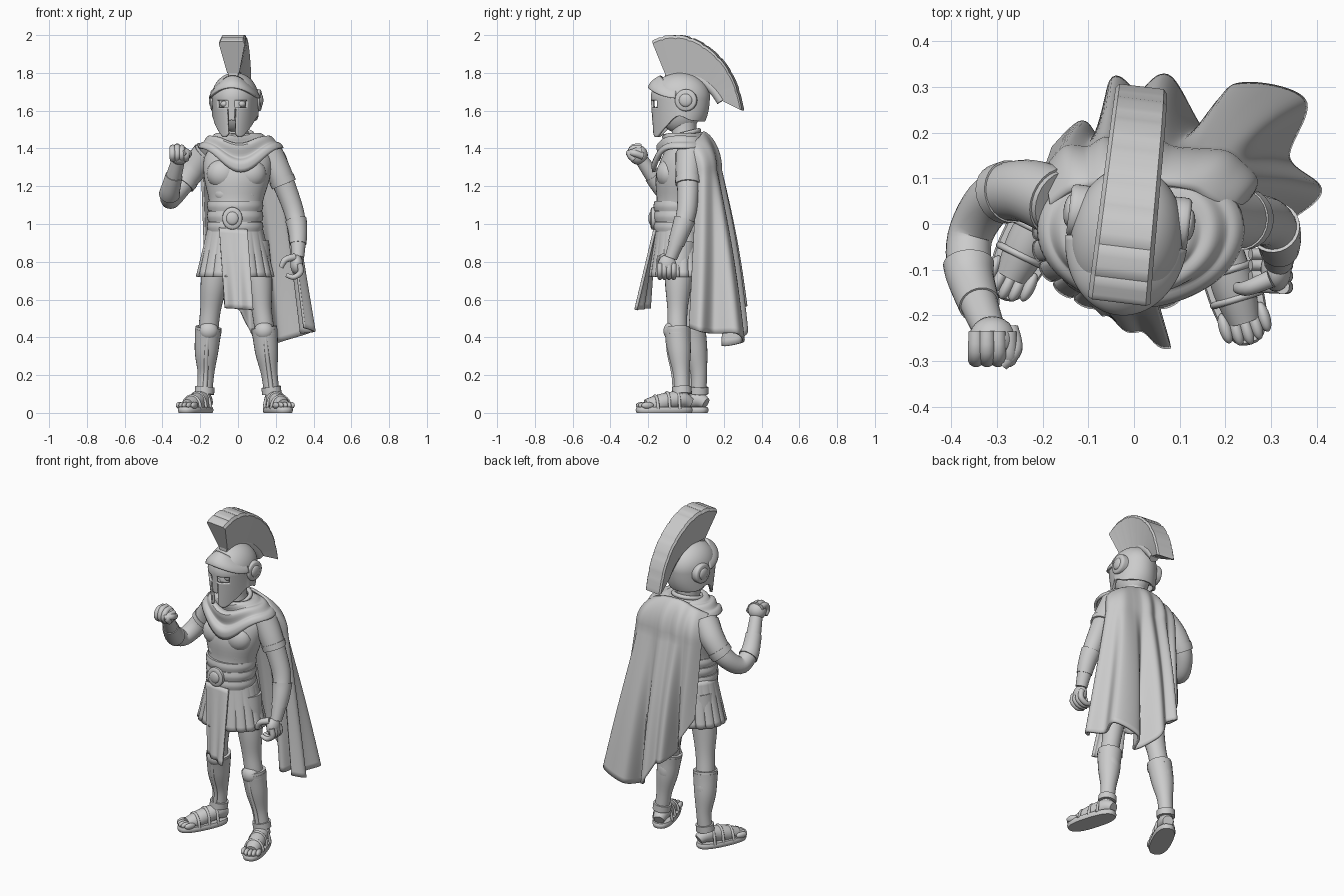
import bpy, bmesh
from math import sin, cos, pi, radians, copysign
from mathutils import Vector, Matrix

cube = bpy.data.objects.get("Cube")
if cube:
    bpy.data.objects.remove(cube)

stone = bpy.data.materials.new("pale_grey")
stone.use_nodes = True
GREY = (.6, .6, .6, 1)
stone.diffuse_color = GREY
stone.node_tree.nodes["Principled BSDF"].inputs["Base Color"].default_value = GREY


def spline(points, t):
    """Smooth interpolation through points of any dimension, t in 0..1."""
    last = len(points) - 1
    s = min(max(t, 0), 1) * last
    i = min(int(s), last - 1)
    f = s - i
    a, b, c, d = [Vector(points[min(max(i + k, 0), last)]) for k in (-1, 0, 1, 2)]
    return b + (c - a) * (f / 2) + (a - b * 2.5 + c * 2 - d / 2) * f**2 + ((b - c) * 3 + d - a) * (f**3 / 2)


def sheet(name, surface, across, down, closed=False, thick=0, place=None, drop=None):
    """Grid surface from a function of u and v, with optional holes and thickness."""
    bm = bmesh.new()
    columns = across if closed else across + 1
    grid = [[bm.verts.new(surface(i / across, j / down)) for i in range(columns)] for j in range(down + 1)]
    for j in range(down):
        for i in range(across):
            if drop and drop((i + .5) / across, (j + .5) / down):
                continue
            k = (i + 1) % columns
            bm.faces.new((grid[j][i], grid[j][k], grid[j + 1][k], grid[j + 1][i]))
    bmesh.ops.delete(bm, geom=[v for v in bm.verts if not v.link_faces], context='VERTS')
    bmesh.ops.remove_doubles(bm, verts=bm.verts, dist=.00001)
    bmesh.ops.recalc_face_normals(bm, faces=bm.faces)
    mesh = bpy.data.meshes.new(name)
    bm.to_mesh(mesh)
    bm.free()
    mesh.materials.append(stone)
    obj = bpy.data.objects.new(name, mesh)
    bpy.context.collection.objects.link(obj)
    if place:
        obj.matrix_world = place
    bpy.ops.object.select_all(action='DESELECT')
    obj.select_set(True)
    bpy.context.view_layer.objects.active = obj
    bpy.ops.object.shade_smooth_by_angle(angle=radians(40))
    if thick:
        solid = obj.modifiers.new("thickness", 'SOLIDIFY')
        solid.thickness, solid.offset = thick, 0


def capped(v, rows):
    """Row position along a solid, and whether the row closes the end."""
    return (v * (rows + 2) - 1) / rows, 0 if v in (0, 1) else 1


def loft(name, rings, rows=24, power=1, place=None):
    """Solid from horizontal oval rings: centre x, y, z, then both radii."""
    def surface(u, v):
        t, open_row = capped(v, rows)
        x, y, z, rx, ry = spline(rings, t)
        c, s = [copysign(abs(w) ** power, w) * open_row for w in (cos(u * 2 * pi), sin(u * 2 * pi))]
        return Vector((x + rx * c, y + ry * s, z))
    sheet(name, surface, 40, rows + 2, True, place=place)


def tube(name, points, rows=20, sides=20, place=None):
    """Round limb through points: x, y, z, radius."""
    samples = [spline(points, j / rows) for j in range(rows + 1)]
    centres = [s.to_3d() for s in samples]
    frames, side, before = [], None, None
    for j in range(rows + 1):
        along = (centres[min(j + 1, rows)] - centres[max(j - 1, 0)]).normalized()
        if side is None:
            side = along.orthogonal().normalized()
        else:
            side = (before.rotation_difference(along) @ side).normalized()
        before = along
        frames.append((side, along.cross(side)))

    def surface(u, v):
        t, open_row = capped(v, rows)
        j = min(max(round(t * rows), 0), rows)
        a, b = frames[j]
        return centres[j] + (a * cos(u * 2 * pi) + b * sin(u * 2 * pi)) * samples[j][3] * open_row
    sheet(name, surface, sides, rows + 2, True, place=place)


def band(name, limb, start, end, grow, flare=0):
    """Sleeve that follows part of a limb, flared at its start."""
    points = []
    for j in range(9):
        p = spline(limb, start + (end - start) * j / 8)
        p[3] += grow + flare * (1 - j / 8) ** 3
        points.append(p)
    tube(name, points, 16, 24)


def ball(name, centre, radii, place=None):
    def surface(u, v):
        ring = sin(v * pi)
        unit = (ring * cos(u * 2 * pi), ring * sin(u * 2 * pi), cos(v * pi))
        return Vector([c + r * w for c, r, w in zip(centre, radii, unit)])
    sheet(name, surface, 24, 14, True, place=place)


# Torso, waist wraps and chest
loft("torso", [(-.015, -.04, .93, .135, .11), (-.015, -.045, 1.05, .138, .118), (-.01, -.04, 1.13, .145, .115),
               (-.005, -.03, 1.25, .175, .13), (0, -.01, 1.36, .175, .115), (0, 0, 1.45, .1, .075)])
for z in (.985, 1.04, 1.095):
    loft("waist_wrap", [(-.015, -.045, z - .026, .143, .122), (-.015, -.045, z, .149, .127),
                        (-.015, -.045, z + .026, .145, .122)], 8)
for side in (-1, 1):
    ball("chest_muscle", (side * .073 - .008, -.09, 1.265), (.085, .068, .08))
    ball("rib_muscle", (side * .05 - .012, -.1, 1.16), (.065, .045, .05))
tube("neck", [(0, 0, 1.38, .08), (-.01, -.01, 1.48, .066), (-.015, -.01, 1.6, .07)])

# Belt medallion
FACING = Matrix.Translation((-.03, -.17, 1.03)) @ Matrix.Rotation(pi / 2, 4, 'X')
loft("belt_medallion", [(0, 0, -.01, .052, .058), (0, 0, .012, .052, .058), (0, 0, .018, .035, .04)], 6, place=FACING)
ball("medallion_boss", (0, 0, .015), (.033, .036, .014), FACING)


# Pleated skirt and hanging front panel
def skirt(u, v):
    a = u * 2 * pi
    pleat = 1 + .06 * v * abs(sin(a * 10)) ** .5
    return Vector((-.015 + (.138 + .055 * v) * pleat * cos(a), -.035 + (.115 + .035 * v) * pleat * sin(a), .99 - .27 * v))


def front_panel(u, v):
    ripple = .008 * v * sin(u * 4 * pi)
    return Vector((-.1 + .15 * u + .03 * v, -.165 - v * (.03 + .07 * u) + ripple, .98 - .425 * v - .01 * u))


sheet("skirt", skirt, 160, 10, True, .012)
sheet("front_panel", front_panel, 24, 16, thick=.016)

# Legs, greaves and sandalled feet
LEGS = {
    "left": ([(.08, -.03, .9, .085), (.11, -.04, .7, .072), (.125, -.045, .55, .054), (.14, -.045, .44, .052),
              (.152, -.035, .32, .052), (.167, -.025, .2, .037), (.182, -.02, .08, .036)], 17),
    "right": ([(-.09, -.01, .9, .085), (-.125, 0, .7, .072), (-.145, .02, .55, .055), (-.157, .035, .44, .053),
               (-.167, .052, .32, .053), (-.17, .068, .2, .037), (-.18, .065, .08, .036)], -26)}
for name, (leg, turn) in LEGS.items():
    tube(name + "_leg", leg, 30, 24)
    band(name + "_greave", leg, .5, .93, .006, .012)
    band(name + "_greave_top_rim", leg, .48, .53, .016)
    band(name + "_ankle_cuff", leg, .91, .96, .016)
    ridge = [spline(leg, .5 + .42 * j / 6) for j in range(7)]
    tube(name + "_shin_ridge", [(p.x, p.y - p[3] - .003, p.z, .012) for p in ridge], 14, 12)
    knee, calf = spline(leg, .48), spline(leg, .62)
    ball(name + "_knee_guard", (knee.x, knee.y - .03, knee.z - .02), (.052, .044, .05))
    ball(name + "_calf_guard", (calf.x, calf.y + .02, calf.z), (.05, .045, .085))
    foot = Matrix.Translation((leg[-1][0], leg[-1][1], 0)) @ Matrix.Rotation(radians(turn), 4, 'Z')
    loft(name + "_sole", [(0, -.1, 0, .058, .15), (0, -.1, .015, .062, .155), (0, -.1, .03, .058, .15)], 6, .8, foot)
    tube(name + "_foot", [(0, .045, .05, .03), (0, 0, .07, .044), (0, -.06, .066, .046), (0, -.13, .05, .047),
                          (0, -.2, .036, .036)], place=foot)
    for i in range(5):
        ball(name + "_toe", (.044 - .022 * i, -.205 - .016 * sin(i * pi / 4), .04), (.014, .034, .018), foot)
    for y, rise in ((-.03, .115), (-.085, .108), (-.15, .09)):
        arc = [(.054 * cos(k * pi / 8), y, .02 + (rise - .02) * sin(k * pi / 8), .008) for k in range(9)]
        tube(name + "_sandal_strap", arc, 16, 10, foot)

# Arms with sleeves and bracers
ARMS = {
    "left": [(.16, .02, 1.38, .07), (.217, .012, 1.27, .062), (.267, .01, 1.15, .056), (.3, 0, 1.05, .052),
             (.317, -.033, .95, .045), (.317, -.08, .82, .033)],
    "right": [(-.16, .045, 1.38, .072), (-.235, .072, 1.29, .064), (-.305, .058, 1.195, .056), (-.355, -.015, 1.13, .05),
              (-.362, -.09, 1.16, .049), (-.348, -.15, 1.22, .044), (-.312, -.245, 1.355, .034)]}
for name, arm in ARMS.items():
    tube(name + "_arm", arm, 30, 24)
    band(name + "_sleeve", arm, .03, .27, .005)
    band(name + "_sleeve_rim", arm, .25, .3, .009)
    band(name + "_bracer", arm, .66, .88, .004, .003)

# Clenched right hand
ball("right_fist", (-.31, -.252, 1.365), (.052, .05, .052))
for i in range(4):
    x, dip = -.346 + .024 * i, .006 * (i - 1) ** 2
    tube("right_finger", [(x, -.235, 1.408 - dip, .017), (x, -.28, 1.405 - dip, .018), (x, -.296, 1.365, .018),
                          (x, -.275, 1.34, .015)], 10, 12)
tube("right_thumb", [(-.272, -.23, 1.36, .02), (-.262, -.275, 1.375, .018), (-.29, -.308, 1.375, .015)], 10, 12)

# Relaxed left hand
ball("left_palm", (.311, -.1, .785), (.034, .048, .052))
for i in range(4):
    y = -.138 + .024 * i
    tube("left_finger", [(.325, y, .79, .016), (.332, y, .745, .016), (.295, y, .718, .014), (.255, y, .73, .012)], 10, 12)
tube("left_thumb", [(.3, -.12, .825, .02), (.25, -.14, .81, .017), (.228, -.14, .77, .013)], 10, 12)

# Cape hung over the shoulders, with deep folds towards an uneven hem
CAPE_NECK = [(.2, 0, 1.405), (.19, .03, 1.42), (.165, .05, 1.44), (.135, .07, 1.455), (.1, .08, 1.47),
             (.06, .085, 1.48), (.02, .09, 1.485), (-.03, .09, 1.485), (-.07, .085, 1.475), (-.1, .08, 1.46),
             (-.14, .07, 1.445), (-.18, .04, 1.42)]
CAPE_BACK = [(.25, .06, 1.26), (.265, .095, 1.27), (.235, .13, 1.28), (.2, .155, 1.28), (.14, .16, 1.28),
             (.085, .165, 1.28), (.04, .185, 1.28), (-.01, .168, 1.28), (-.06, .185, 1.28), (-.1, .165, 1.28),
             (-.15, .165, 1.28), (-.19, .12, 1.28)]
CAPE_HEM = [(.35, .02, .45), (.405, .075, .43), (.335, .145, .42), (.37, .27, .42), (.22, .3, .375), (.16, .195, .355),
            (.075, .32, .42), (.01, .285, .54), (-.045, .315, .57), (-.075, .19, .61), (-.115, .22, .7),
            (-.175, .165, .82)]


def cape(u, v):
    neck, back, hem = [spline(rail, u) for rail in (CAPE_NECK, CAPE_BACK, CAPE_HEM)]
    if v < .25:
        w = v * 4
        p = neck.lerp(back, sin(w * pi / 2))
        p.z = neck.z + (back.z - neck.z) * w ** 1.5
        return p
    w = (v - .25) / .75
    p = back.lerp(hem, w)
    p.y += .015 * sin(w * pi) * sin(u * pi)
    return p


sheet("cape", cape, 120, 40, thick=.014)


# Draped shawl over the shoulders, tucked under the cape behind, and rolled collar
def shawl(u, v):
    a = u * 2 * pi
    front = max(0, -sin(a)) ** 5
    behind = max(0, sin(a))
    spread = v ** .8
    drop = v * v * (.07 + .085 * front) + .04 * front * v ** .5
    fold = .011 * sin(v * 5 * pi) * (.5 + .5 * front) * (1 - behind)
    return Vector(((.09 + .13 * spread) * cos(a) + .015 * v, (.082 + (.076 - .03 * behind) * spread + fold) * sin(a) - .012,
                   1.47 - drop + fold))


sheet("shawl", shawl, 72, 24, True, .016)
for size, z in ((.095, 1.455), (.08, 1.475)):
    roll = [(size * cos(k * pi / 8) - .005, size * sin(k * pi / 8) - .012, z + .02 * sin(k * pi / 8), .013)
            for k in range(17)]
    tube("collar_roll", roll, 40, 12)

# Head turned slightly to its right
HEAD = Matrix.Translation((-.012, 0, 0)) @ Matrix.Rotation(radians(-7), 4, 'Z')
ball("face", (0, -.035, 1.61), (.09, .115, .13), HEAD)
ball("nose", (0, -.145, 1.59), (.018, .025, .035), HEAD)
for side in (-1, 1):
    ball("eye", (side * .045, -.118, 1.635), (.022, .022, .018), HEAD)


# Helmet shell: bearing is zero at the front
def bearing(u):
    return abs(((u * 360 + 180) % 360) - 180)


def helmet_point(u, z, r):
    a = u * 2 * pi
    low = max(0, 1.67 - z) / .2
    front = max(0, cos(a))
    reach = .15 if front else .15 - .08 * low ** 3
    taper = 1 - .3 * low * front ** .5
    return Vector((.116 * r * sin(a) * taper, -.03 - reach * r * cos(a) * (1 - .08 * low), z))


def helmet(u, v):
    if v <= .4:
        return helmet_point(u, 1.67 + .125 * cos(v / .4 * pi / 2), sin(v / .4 * pi / 2))
    if v <= .7:
        return helmet_point(u, 1.67 - .09 * (v - .4) / .3, 1)
    edge = spline([(1.49, 0), (1.46, 0), (1.51, 0), (1.57, 0), (1.55, 0), (1.545, 0), (1.545, 0)], bearing(u) / 180).x
    return helmet_point(u, 1.58 + (edge - 1.58) * (v - .7) / .3, 1)


def face_opening(u, v):
    a = bearing(u)
    return (9 < a < 42 and .45 < v < .58) or (a < 9 and v > .8) or (9 < a < 13 and v > .6)


def brow(u, v):
    t = (u - .5) * .48
    z = 1.665 + .055 * cos(t * 2 * pi) ** 2
    return helmet_point(t, z + .06 * v, 1.09 - .4 * v * v)


sheet("helmet", helmet, 120, 40, True, .014, HEAD, face_opening)
sheet("helmet_brow", brow, 40, 10, thick=.016, place=HEAD)
for side in (-1, 1):
    ear = HEAD @ Matrix.Translation((side * .115, .014, 1.655)) @ Matrix.Rotation(side * pi / 2, 4, 'Y')
    loft("ear_disc", [(0, 0, -.02, .058, .058), (0, 0, .01, .058, .058), (0, 0, .018, .05, .05)], 6, place=ear)
    ball("ear_boss", (0, 0, .016), (.035, .035, .014), ear)

# Fan-shaped crest, wider along the outer edge and narrowing to the rear
INNER = [(-.11, 1.8), (-.06, 1.8), (0, 1.8), (.06, 1.78), (.115, 1.745), (.16, 1.7), (.19, 1.655)]
OUTER = [(-.175, 1.97), (-.1, 1.998), (0, 1.995), (.1, 1.95), (.2, 1.86), (.268, 1.74), (.305, 1.6)]


def crest(u, v):
    t, open_row = capped(v, 48)
    corner = round(u * 6)
    lift = (0, .92, 1, 1, .92, 0)[corner]
    groove = .025 * (int(t * 48) % 6 == 0)
    p = spline(INNER, t).lerp(spline(OUTER, t), lift * (1 - groove) if open_row else .5)
    width = (.03, .064, .055, -.055, -.064, -.03)[corner] * (1.08 - .2 * t) * open_row
    return Vector((width - .008 * t, p.x, p.y))


sheet("crest", crest, 6, 50, True, place=HEAD)
tube("crest_holder", [(0, y, z - .005, .027) for y, z in INNER], 24, 14, HEAD)
